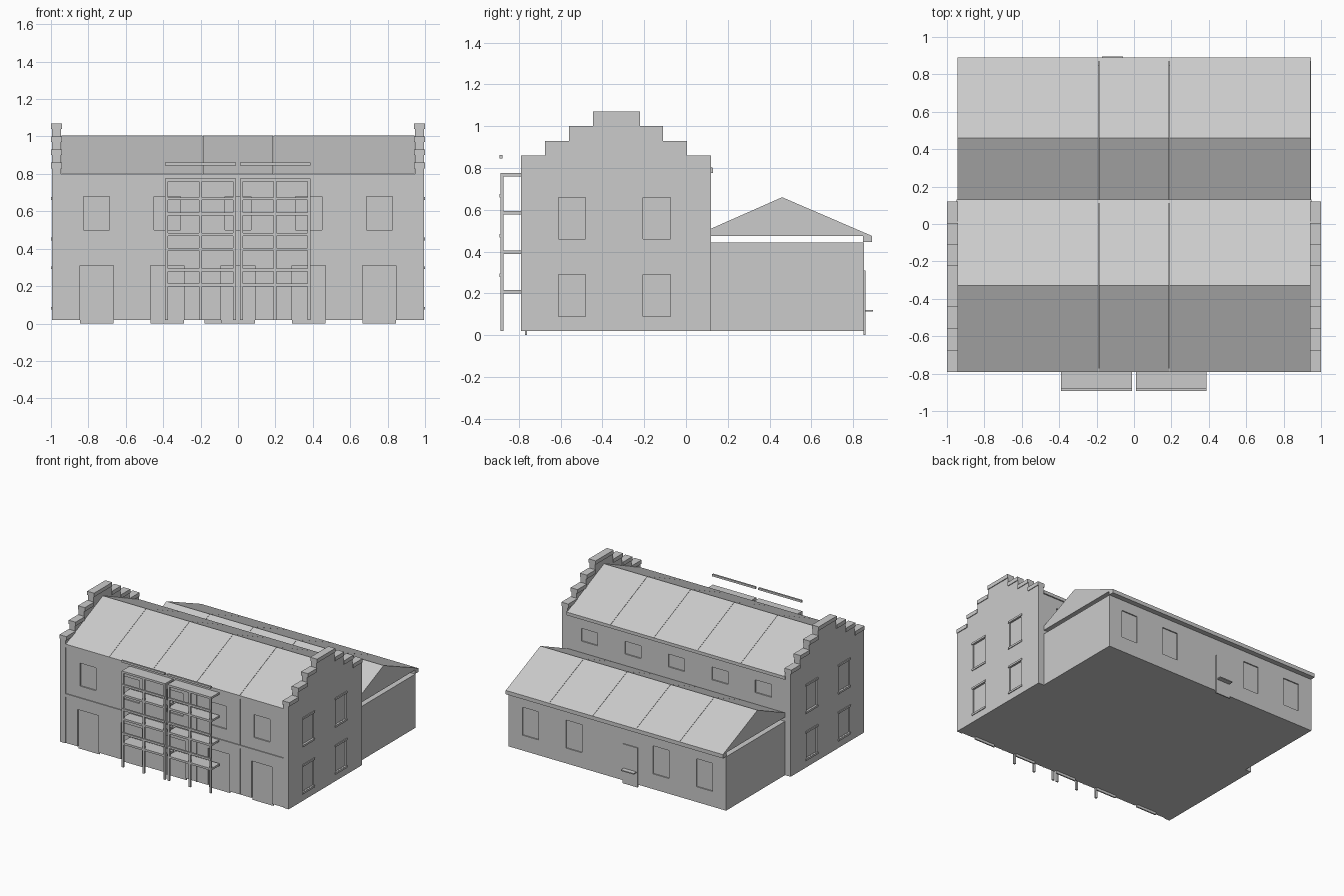
import bpy
import bmesh

if "Cube" in bpy.data.objects:
    bpy.data.objects.remove(bpy.data.objects["Cube"])

# Single plain grey for the whole building
grey = bpy.data.materials.new("light_grey")
grey.use_nodes = True
grey.diffuse_color = (0.6, 0.6, 0.6, 1)
grey.node_tree.nodes["Principled BSDF"].inputs["Base Color"].default_value = (0.6, 0.6, 0.6, 1)


def finish(name, bm):
    bmesh.ops.recalc_face_normals(bm, faces=bm.faces)
    mesh = bpy.data.meshes.new(name)
    bm.to_mesh(mesh)
    bm.free()
    mesh.materials.append(grey)
    obj = bpy.data.objects.new(name, mesh)
    bpy.context.collection.objects.link(obj)
    return obj


def add_box(bm, x, y, z):
    """Add a box from three (low, high) ranges."""
    verts = bmesh.ops.create_cube(bm, size=1)["verts"]
    for v in verts:
        v.co = [(r[0] + r[1]) / 2 + c * (r[1] - r[0]) for c, r in zip(v.co, (x, y, z))]


def boxes(name, items):
    bm = bmesh.new()
    for x, y, z in items:
        add_box(bm, x, y, z)
    return finish(name, bm)


def prism(name, profile, x0, x1):
    """Extrude a (y, z) profile along x."""
    bm = bmesh.new()
    face = bm.faces.new([bm.verts.new((x0, y, z)) for y, z in profile])
    new = bmesh.ops.extrude_face_region(bm, geom=[face])["geom"]
    moved = [g for g in new if isinstance(g, bmesh.types.BMVert)]
    bmesh.ops.translate(bm, verts=moved, vec=(x1 - x0, 0, 0))
    return finish(name, bm)


def carve(obj, items):
    """Cut shallow recesses into a wall."""
    cutter = boxes("recess_cutter", items)
    cutter.hide_render = True
    mod = obj.modifiers.new("recess", "BOOLEAN")
    mod.operation = "DIFFERENCE"
    mod.solver = "EXACT"
    mod.object = cutter
    bpy.context.view_layer.objects.active = obj
    bpy.ops.object.modifier_apply(modifier=mod.name)
    bpy.data.objects.remove(cutter)


def around(c, w):
    return (c - w / 2, c + w / 2)


bay = 0.378
centres = [i * bay for i in range(-2, 3)]
FLOOR = 0.02

# Main hall with door and window recesses
hall = boxes("main_hall", [((-0.95, 0.95), (-0.783, 0.12), (FLOOR, 0.78))])
cuts = []
for c in centres:
    cuts.append((around(c, 0.18), (-0.9, -0.77), (0, 0.31)))
    cuts.append((around(c, 0.14), (-0.9, -0.773), (0.5, 0.68)))
    cuts.append((around(c, 0.14), (0.11, 0.2), (0.6, 0.7)))
carve(hall, cuts)
boxes("front_doors", [(around(c, 0.18), (-0.77, -0.76), (0, 0.3)) for c in centres])
boxes("string_course", [((-0.95, 0.95), (-0.79, -0.78), (0.385, 0.41))])
boxes("cornice", [((-0.95, 0.95), (-0.79, 0.13), (0.775, 0.8))])
boxes("wall_seams", [(around(c + bay / 2, 0.006), (-0.787, -0.78), (FLOOR, 0.78))
                     for c in centres[:-1]])

# Roof panels, one for each bay
for i, c in enumerate(centres):
    x0, x1 = c - bay / 2 + 0.001, c + bay / 2 - 0.001
    prism(f"main_roof_{i}", [(-0.79, 0.8), (-0.33, 1.005), (0.13, 0.8)], x0, x1)
    prism(f"wing_roof_{i}", [(0.12, 0.475), (0.12, 0.51), (0.46, 0.66), (0.89, 0.475)], x0, x1)

# Stepped gable end walls with caps
edges = [-0.79, -0.675, -0.56, -0.445, -0.22, -0.11, 0.005, 0.12]
tops = [0.86, 0.93, 1.0, 1.07, 1.0, 0.93, 0.86]
outline = [(edges[0], FLOOR)]
for i, top in enumerate(tops):
    outline += [(edges[i], top - 0.03), (edges[i + 1], top - 0.03)]
outline.append((edges[-1], FLOOR))
for side, label in ((-1, "right"), (1, "left")):
    x0, x1 = sorted((side * 0.947, side * 0.994))
    wall = prism(f"{label}_gable_wall", outline, x0, x1)
    out = sorted((side * 0.984, side * 1.1))
    windows = [(y, z) for y in (-0.545, -0.14) for z in (0.19, 0.56)]
    carve(wall, [(out, around(y, 0.13), around(z, 0.2)) for y, z in windows])
    boxes(f"{label}_gable_caps",
          [(sorted((side * 0.94, side)), (edges[i], edges[i + 1]), (top - 0.03, top))
           for i, top in enumerate(tops)])
    # Raised lintels and sills
    boxes(f"{label}_window_trim",
          [(sorted((side * 0.99, side)), around(y, 0.15), around(z + dz, 0.015))
           for y, z in windows for dz in (-0.108, 0.108)])

# Rear wing, open under its roof
wing = boxes("rear_wing", [((-0.945, 0.945), (0.12, 0.852), (FLOOR, 0.443))])
carve(wing, [(around(c, 0.14), (0.843, 1), (0.14, 0.36)) for c in centres if c])
boxes("wing_eave", [((-0.945, 0.945), (0.848, 0.89), (0.445, 0.475))])
boxes("back_door", [((-0.18, -0.05), (0.85, 0.859), (0, 0.31))])
boxes("back_door_ledge", [((-0.17, -0.06), (0.855, 0.895), (0.113, 0.121))])

# Scaffold: two units of posts, decks and guard rails
for label, left in (("right", -0.39), ("left", 0.01)):
    span = (left, left + 0.378)
    posts = [left + 0.008, left + 0.189, left + 0.37]
    boxes(f"{label}_scaffold_posts",
          [(around(x, 0.016), (-0.888, -0.874), (FLOOR, 0.775)) for x in posts])
    boxes(f"{label}_scaffold_decks",
          [(span, (-0.888, -0.783), (z, z + 0.016)) for z in (0.199, 0.389, 0.578, 0.76)])
    boxes(f"{label}_scaffold_rails",
          [(span, (-0.893, -0.879), around(z, 0.016)) for z in (0.287, 0.476, 0.667, 0.853)])
